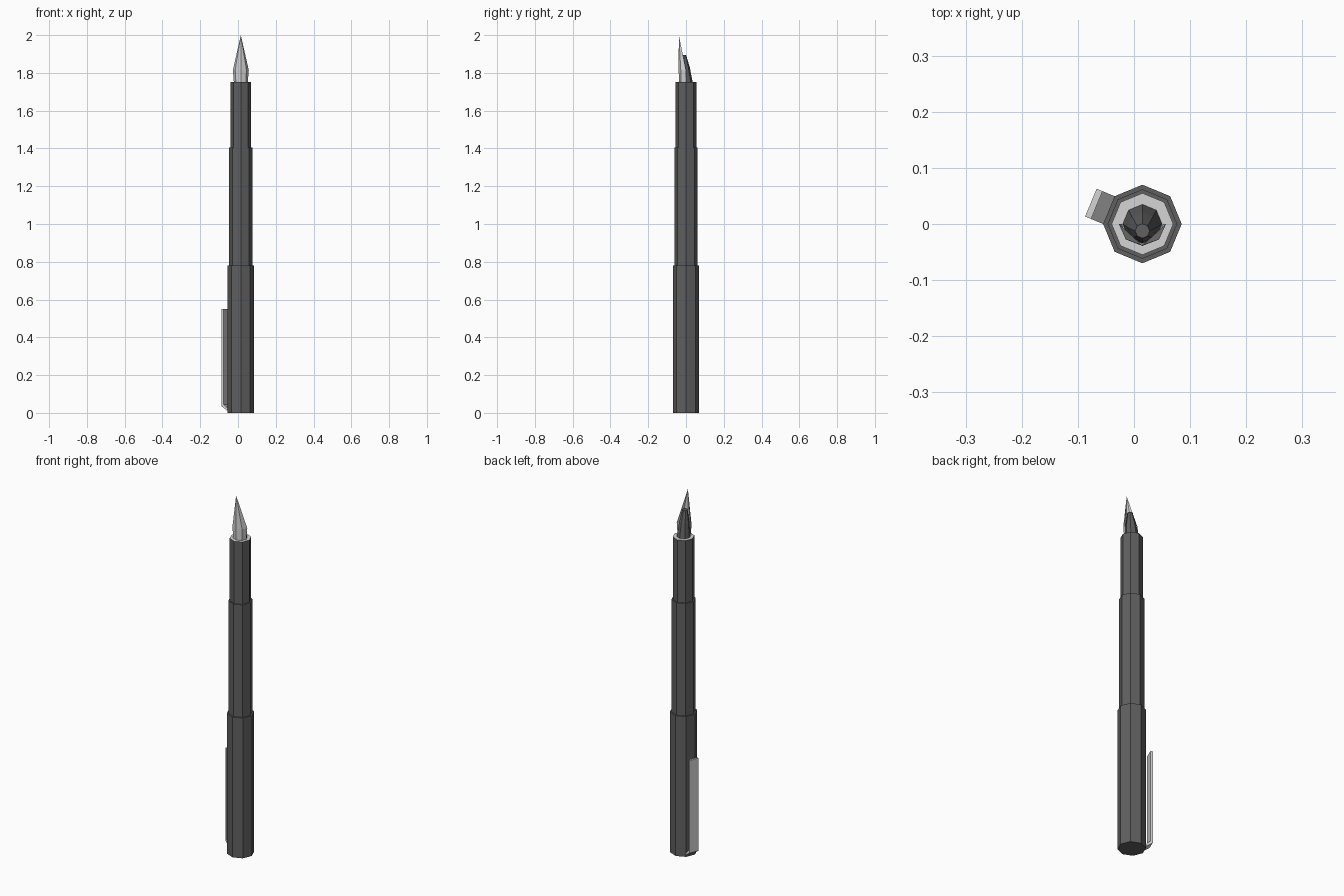
import bpy
from math import cos, sin, pi, radians

cube = bpy.data.objects.get("Cube")
if cube:
    bpy.data.objects.remove(cube)

CX = 0.015      # pen axis
SIDES = 8


def material(name, value):
    m = bpy.data.materials.new(name)
    m.use_nodes = True
    colour = (value, value, value, 1)
    m.diffuse_color = colour
    m.node_tree.nodes["Principled BSDF"].inputs["Base Color"].default_value = colour
    return m


dark = material("dark grey plastic", 0.115)
steel = material("light steel", 0.66)


def build(name, verts, faces, *mats):
    mesh = bpy.data.meshes.new(name)
    mesh.from_pydata(verts, [], faces)
    for m in mats:
        mesh.materials.append(m)
    mesh.update()
    obj = bpy.data.objects.new(name, mesh)
    bpy.context.collection.objects.link(obj)
    return obj


def loft(name, rings, *mats):
    """Octagonal solid through rings of (z, radius, y centre); last face is the top."""
    verts = [(CX + r * cos(2 * pi * i / SIDES), cy + r * sin(2 * pi * i / SIDES), z)
             for z, r, cy in rings for i in range(SIDES)]
    faces = [tuple(reversed(range(SIDES)))]
    for k in range(len(rings) - 1):
        a, b = k * SIDES, (k + 1) * SIDES
        for i in range(SIDES):
            j = (i + 1) % SIDES
            faces.append((a + i, a + j, b + j, b + i))
    top = (len(rings) - 1) * SIDES
    faces.append(tuple(range(top, top + SIDES)))
    return build(name, verts, faces, *mats)


# Cap, barrel and grip, each one thinner than the last
loft("cap", [(0, 0.07, 0), (0.78, 0.07, 0)], dark)
loft("barrel", [(0.78, 0.062, 0), (1.405, 0.062, 0)], dark)
grip = loft("grip", [(1.405, 0.055, 0), (1.752, 0.055, 0)], dark, steel)
grip.data.polygons[-1].material_index = 1

# Dark feed behind the nib, leaning towards the front as it narrows
loft("feed", [(1.752, 0.035, 0), (1.83, 0.026, -0.006), (1.895, 0.013, -0.0125)], dark)

# Nib: an open half shell drawn to a point
nib_rings = [(1.752, 0.037, 0.037), (1.815, 0.042, 0.039)]
verts = [(CX + rx * cos(pi + i * pi / 4), ry * sin(pi + i * pi / 4), z)
         for z, rx, ry in nib_rings for i in range(5)]
verts.append((CX, -0.038, 2.0))
faces = []
for i in range(4):
    faces += [(i, i + 1, i + 6, i + 5), (i + 5, i + 6, 10)]
build("nib", verts, faces, steel)

# Clip: a bent strip as wide as one side of the cap
profile = [(0.064, 0.01), (0.0995, 0.035), (0.0995, 0.55),
           (0.088, 0.55), (0.088, 0.045), (0.064, 0.022)]
half = 0.07 * sin(pi / SIDES)
ang = radians(157.5)
n = len(profile)
verts = [(CX + d * cos(ang) - s * sin(ang), d * sin(ang) + s * cos(ang), z)
         for s in (-half, half) for d, z in profile]
faces = [(0, 1, 4, 5), (1, 2, 3, 4), (n + 5, n + 4, n + 1, n), (n + 4, n + 3, n + 2, n + 1)]
faces += [(i, n + i, n + (i + 1) % n, (i + 1) % n) for i in range(n)]
build("clip", verts, faces, steel)
